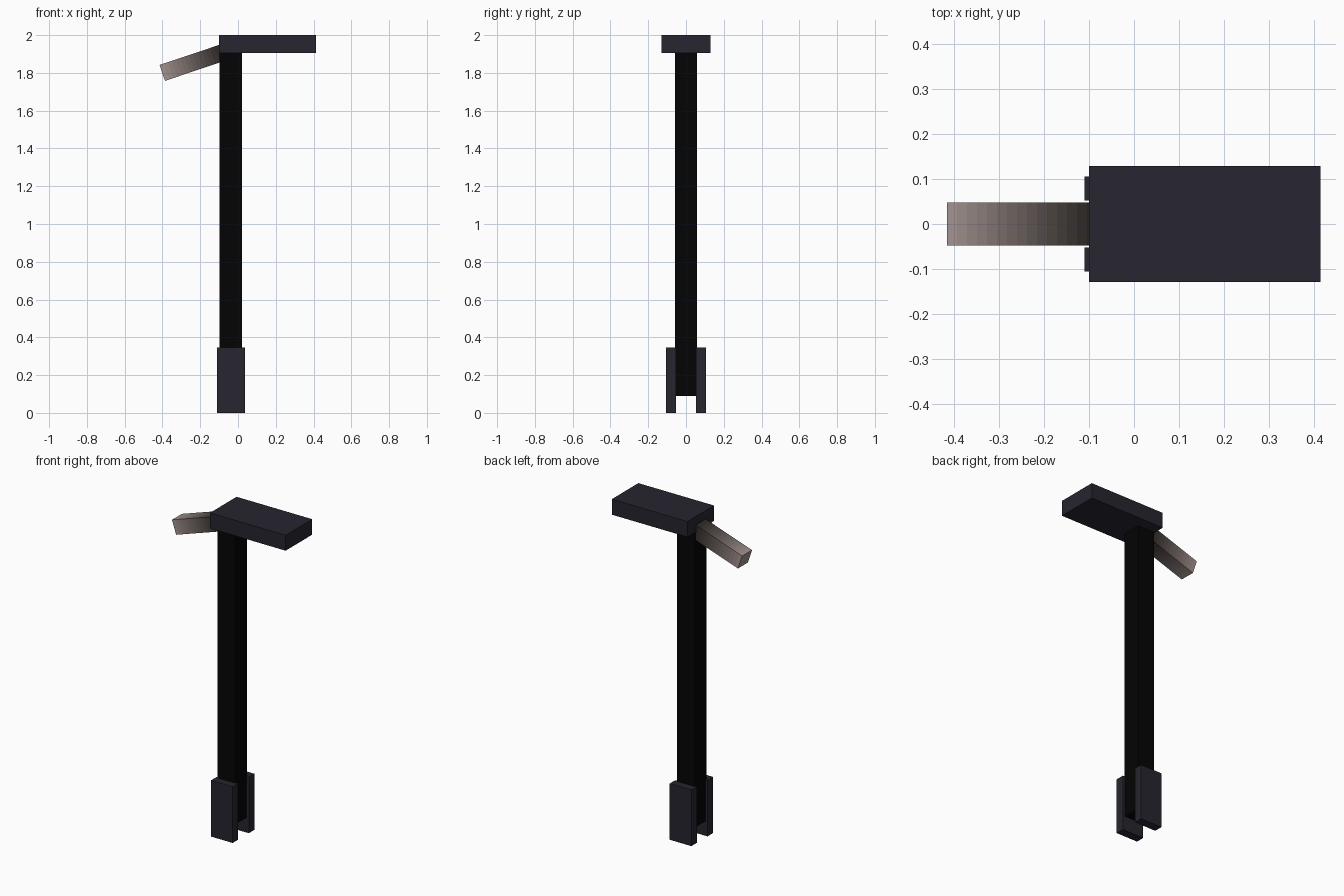
import bpy, bmesh, math
from mathutils import Matrix, Vector

if "Cube" in bpy.data.objects:
    bpy.data.objects.remove(bpy.data.objects["Cube"])


def material(name, srgb):
    m = bpy.data.materials.new(name)
    m.diffuse_color = [(c / 255) ** 2.2 for c in srgb] + [1]
    m.use_nodes = True
    m.node_tree.nodes["Principled BSDF"].inputs["Base Color"].default_value = m.diffuse_color
    return m


def box(name, lo, hi, mats, cuts=0):
    """Box between two corners, optionally sliced along x into colour bands."""
    bm = bmesh.new()
    lo, hi = Vector(lo), Vector(hi)
    size = hi - lo
    bmesh.ops.create_cube(bm, size=1, matrix=Matrix.Translation((lo + hi) / 2)
                          @ Matrix.Diagonal((*size, 1)))
    for i in range(1, cuts):
        bmesh.ops.bisect_plane(bm, geom=bm.verts[:] + bm.edges[:] + bm.faces[:],
                               plane_co=(lo.x + size.x * i / cuts, 0, 0), plane_no=(1, 0, 0))
    if cuts:
        for f in bm.faces:
            t = (f.calc_center_median().x - lo.x) / size.x
            f.material_index = max(0, min(cuts - 1, int(t * cuts)))
    me = bpy.data.meshes.new(name)
    bm.to_mesh(me)
    bm.free()
    for m in mats:
        me.materials.append(m)
    ob = bpy.data.objects.new(name, me)
    bpy.context.collection.objects.link(ob)
    return ob


metal = material("dark_metal", (43, 41, 51))
black = material("black", (12, 12, 12))

# Upright post
box("post", (-0.097, -0.058, 0.09), (0.02, 0.058, 1.92), [black])

# Head block on top
box("head", (-0.10, -0.129, 1.905), (0.414, 0.129, 2.0), [metal])

# Pair of foot plates
for side, name in ((-1, "foot_plate_front"), (1, "foot_plate_back")):
    ys = sorted((side * 0.052, side * 0.105))
    box(name, (-0.11, ys[0], 0), (0.037, ys[1], 0.345), [metal])

# Sloping handle, fading from pale tip to dark root
bands = 16
tip, root = (165, 149, 146), (28, 26, 24)
fade = [material(f"handle_{i}", [a + (b - a) * (i + 0.5) / bands for a, b in zip(tip, root)])
        for i in range(bands)]
handle = box("handle", (0, -0.048, -0.089), (0.375, 0.048, 0), fade, bands)
handle.location = (-0.415, 0, 1.842)
handle.rotation_euler.y = -math.radians(18.6)
